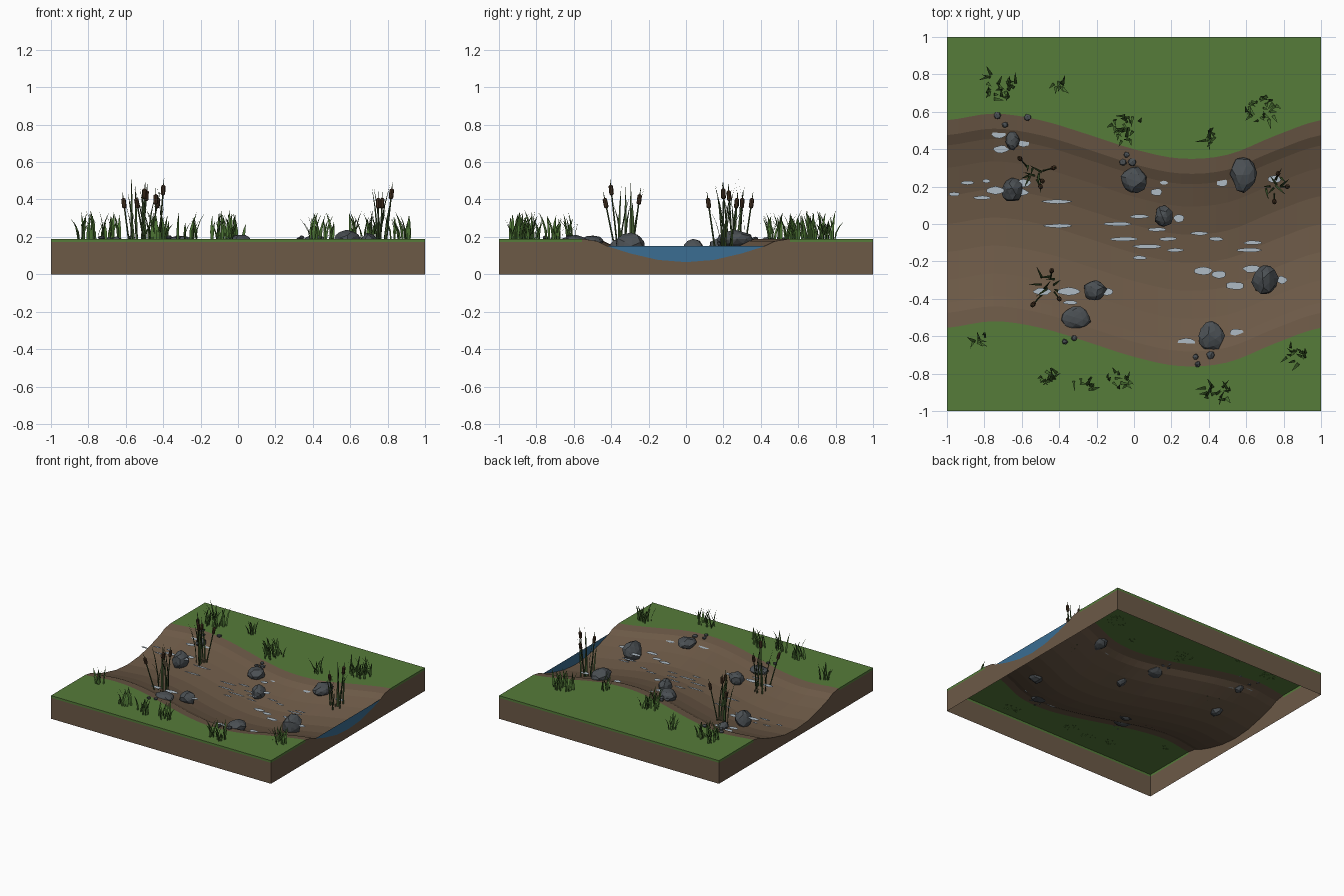
import bpy, bmesh, math, random
from mathutils import Vector, Matrix

random.seed(7)
if "Cube" in bpy.data.objects:
    bpy.data.objects.remove(bpy.data.objects["Cube"], do_unlink=True)


def material(name, r, g, b):
    m = bpy.data.materials.new(name)
    m.use_nodes = True
    m.diffuse_color = (r, g, b, 1)
    node = m.node_tree.nodes["Principled BSDF"]
    node.inputs["Base Color"].default_value = (r, g, b, 1)
    node.inputs["Roughness"].default_value = 0.9
    return m


SOIL = material("soil brown", .15, .1, .062)
TURF = material("turf green", .092, .2, .042)
WATER = material("water blue", .043, .155, .29)
FOAM = material("foam pale blue", .43, .5, .56)
STONE = material("stone grey", .07, .08, .088)
BLADE = material("blade green", .065, .155, .03)
REED = material("reed green", .045, .085, .025)
HEAD = material("cattail brown", .06, .032, .016)

TOP, LEVEL, LIP = .19, .152, .018
# Distance from the middle of the stream, and height of the bed there
BED = [(0, .065), (.15, .077), (.3, .112), (.42, .15), (.475, .177), (.555, TOP)]
# Sideways offset of the stream at equal steps along x
BEND = [0, .035, 0, -.075, -.155, -.205, -.185, -.085, 0]


def middle(x):
    """Smooth curve through the bend offsets."""
    s = (x + 1) * 4
    i = min(int(s), 7)
    t = s - i
    a, b, c, d = (BEND[min(max(k, 0), 8)] for k in range(i - 1, i + 3))
    return b + .5 * t * (c - a + t * (2*a - 5*b + 4*c - d + t * (3*(b - c) + d - a)))


def ground_z(x, y):
    d = abs(y - middle(x))
    for (d0, z0), (d1, z1) in zip(BED, BED[1:]):
        if d <= d1:
            return z0 + (z1 - z0) * (d - d0) / (d1 - d0)
    return TOP


def finish(bm, name, *mats):
    me = bpy.data.meshes.new(name)
    bm.to_mesh(me)
    bm.free()
    for m in mats:
        me.materials.append(m)
    ob = bpy.data.objects.new(name, me)
    bpy.context.collection.objects.link(ob)
    return ob


def face(bm, points, mat=0):
    f = bm.faces.new([bm.verts.new(p) for p in points])
    f.material_index = mat


# Ground: turf on both sides of a sunken bed, open underneath
def cross_section(x):
    c = middle(x)
    left = [Vector((x, c - d, z)) for d, z in reversed(BED)]
    right = [Vector((x, c + d, z)) for d, z in BED[1:]]
    return [Vector((x, -1, TOP))] + left + right + [Vector((x, 1, TOP))]


def at_height(p, z):
    return Vector((p.x, p.y, z))


def skirt(bm, line):
    for a, b in zip(line, line[1:]):
        za, zb = a.z, b.z
        if min(za, zb) > TOP - .001:
            za = zb = TOP - LIP
            face(bm, [a, at_height(a, za), at_height(b, zb), b], 1)
        face(bm, [at_height(a, za), at_height(a, 0), at_height(b, 0), at_height(b, zb)])


bm = bmesh.new()
STEPS = 32
sections = [cross_section(-1 + 2 * i / STEPS) for i in range(STEPS + 1)]
last = len(sections[0]) - 1
grid = [[bm.verts.new(p) for p in row] for row in sections]
for r, s in zip(grid, grid[1:]):
    for j in range(last):
        f = bm.faces.new([r[j], s[j], s[j + 1], r[j + 1]])
        f.material_index = int(j in (0, last - 1))
skirt(bm, [row[0] for row in sections])
skirt(bm, [row[-1] for row in reversed(sections)])
skirt(bm, sections[-1])
skirt(bm, sections[0][::-1])
finish(bm, "ground", SOIL, TURF)

# Water: upright cut face at the stream's +x end
bm = bmesh.new()
wet = [p for p in sections[-1] if p.z < LEVEL]
for a, b in zip(wet, wet[1:]):
    face(bm, [a, b, at_height(b, LEVEL), at_height(a, LEVEL)])
finish(bm, "water_end", WATER)

# Foam streaks and patches: x, y, half length, half width
STREAKS = [
    (-.89, .22, .04), (-.96, .16, .03), (-.81, .14, .05), (-.79, .23, .02),
    (-.09, 0, .08), (.03, .04, .05), (.12, -.03, .05), (-.05, -.08, .08),
    (.18, -.08, .05), (.07, -.12, .08), (.22, -.14, .05), (.03, -.18, .04),
    (.35, -.05, .05), (.44, -.08, .04), (.62, -.14, .07), (.64, -.1, .05),
    (-.34, -.42, .04), (-.41, .12, .08), (-.4, -.01, .08), (.16, .22, .02)]
PATCHES = [
    (-.74, .18, .05), (-.62, .17, .06), (-.59, .22, .04), (.37, -.25, .05),
    (.45, -.27, .04), (.54, -.33, .05), (.63, -.24, .05), (.79, -.3, .03),
    (.12, .17, .03), (.47, .22, .03), (.75, .24, .04), (-.49, -.36, .05),
    (-.35, -.36, .06), (-.15, -.36, .04), (.28, -.63, .05), (.55, -.58, .04),
    (-.72, .48, .04), (-.71, .4, .04), (-.59, .43, .03), (.24, .03, .03)]
bm = bmesh.new()
for group, thin in ((STREAKS, .011), (PATCHES, .021)):
    for x, y, half in group:
        z = max(LEVEL, ground_z(x, y) + .004)
        ring = []
        for k in range(12):
            a = math.tau * k / 12
            wobble = random.uniform(.85, 1.1)
            ring.append((max(-1, x + half * wobble * math.cos(a)),
                         y + thin * wobble * math.sin(a), z))
        face(bm, ring)
finish(bm, "foam", FOAM)


# Stones: faceted, half sunk into the bed
def add_stone(name, x, y, rx, ry, top, detail=2):
    bed = ground_z(x, y)
    rz = (top - bed) * .62
    bm = bmesh.new()
    bmesh.ops.create_icosphere(bm, subdivisions=detail, radius=1)
    turn = Matrix.Rotation(random.uniform(0, 6), 3, Vector((1, 2, 3)).normalized())
    for v in bm.verts:
        p = turn @ v.co * random.uniform(.86, 1.08)
        v.co = (x + p.x * rx, y + p.y * ry, top - rz + p.z * rz)
    bmesh.ops.dissolve_limit(bm, angle_limit=.2, verts=bm.verts, edges=bm.edges)
    finish(bm, name, STONE)


STONES = [
    (-.65, .18, .06, .065, .2), (-.65, .445, .04, .05, .2), (0, .235, .072, .07, .215),
    (.585, .27, .07, .1, .235), (.16, .04, .05, .06, .19), (.7, -.3, .07, .085, .22),
    (-.21, -.355, .065, .055, .19), (-.31, -.5, .08, .065, .205),
    (.415, -.6, .07, .08, .21)]
for n, s in enumerate(STONES):
    add_stone(f"stone_{n + 1}", *s)
PEBBLES = [
    (-.73, .58), (-.69, .53), (-.57, .57), (-.04, .37), (-.06, .33), (-.01, .33),
    (-.37, -.63), (-.32, -.61), (.33, -.71), (.34, -.75), (.41, -.7)]
for n, (x, y) in enumerate(PEBBLES):
    r = random.uniform(.016, .024)
    add_stone(f"pebble_{n + 1}", x, y, r, r, ground_z(x, y) + .02, 1)


# Leaves: tapered ribbons that bend outwards
def add_blade(bm, base, angle, height, lean, width):
    out = Vector((math.cos(angle), math.sin(angle), 0))
    side = Vector((-out.y, out.x, 0)) * width / 2

    def spot(t):
        p = base + out * lean * t * t + Vector((0, 0, height * t))
        p.y = min(max(p.y, -.985), .985)
        return p
    rows = [(spot(t) - side * w, spot(t) + side * w)
            for t, w in ((0, .8), (.35, 1), (.7, .7))]
    for (a, b), (c, d) in zip(rows, rows[1:]):
        face(bm, [a, b, d, c])
    face(bm, [*rows[-1], spot(1)])


# Grass clumps on the turf: x, y, spread, number of blades
CLUMPS = [
    (-.72, .73, .1, 26), (-.4, .75, .03, 10), (-.04, .51, .09, 24), (.41, .47, .04, 10),
    (.68, .62, .09, 26), (-.83, -.61, .04, 10), (-.46, -.81, .05, 13),
    (-.27, -.86, .06, 11), (-.09, -.84, .06, 13), (.44, -.9, .07, 17), (.87, -.7, .06, 14)]
for n, (x, y, spread, count) in enumerate(CLUMPS):
    bm = bmesh.new()
    for k in range(count):
        a, r = random.uniform(0, math.tau), spread * math.sqrt(random.random())
        px, py = x + r * math.cos(a), y + r * math.sin(a) * .8
        base = Vector((px, py, ground_z(px, py) - .003))
        add_blade(bm, base, random.uniform(0, math.tau), random.uniform(.08, .16),
                  random.uniform(.02, .06), random.uniform(.012, .02))
    finish(bm, f"grass_clump_{n + 1}", BLADE)


# Cattails: leaning stalks with a brown head, among tall leaves
def add_rod(bm, a, b, r1, r2, mat, sides=6):
    axis = b - a
    turn = axis.to_track_quat("Z", "Y").to_matrix().to_4x4()
    made = bmesh.ops.create_cone(
        bm, cap_ends=True, segments=sides, radius1=r1, radius2=r2,
        depth=axis.length, matrix=Matrix.Translation((a + b) / 2) @ turn)
    for f in {f for v in made["verts"] for f in v.link_faces}:
        f.material_index = mat


CATTAILS = {
    (-.54, .27, .53): [(-.61, .35, .38), (-.43, .3, .38), (-.49, .23, .42), (-.5, .2, .43)],
    (-.45, -.33, .5): [(-.54, -.43, .38), (-.4, -.4, .45), (-.44, -.25, .4)],
    (.75, .2, .48): [(.75, .12, .38), (.77, .27, .38), (.82, .2, .43)]}
for n, ((x, y, tall), heads) in enumerate(CATTAILS.items()):
    bm = bmesh.new()
    for h in heads:
        head = Vector(h)
        foot = Vector((x, y, 0)).lerp(at_height(head, 0), .5)
        foot.z = ground_z(foot.x, foot.y)
        up = (head - foot).normalized()
        low, high = head - up * .022, head + up * .022
        add_rod(bm, foot, low, .005, .004, 0)
        add_rod(bm, low - up * .006, low, .005, .012, 1, 8)
        add_rod(bm, low, high, .012, .012, 1, 8)
        add_rod(bm, high, high + up * .006, .012, .005, 1, 8)
        add_rod(bm, high, high + up * .04, .003, .001, 0)
    for k in range(8):
        px, py = x + random.uniform(-.05, .05), y + random.uniform(-.05, .05)
        z = ground_z(px, py)
        add_blade(bm, Vector((px, py, z)), random.uniform(0, math.tau),
                  (tall - z) * (1 if k == 0 else random.uniform(.5, .97)),
                  random.uniform(.03, .08), .013)
    finish(bm, f"cattails_{n + 1}", REED, HEAD)
